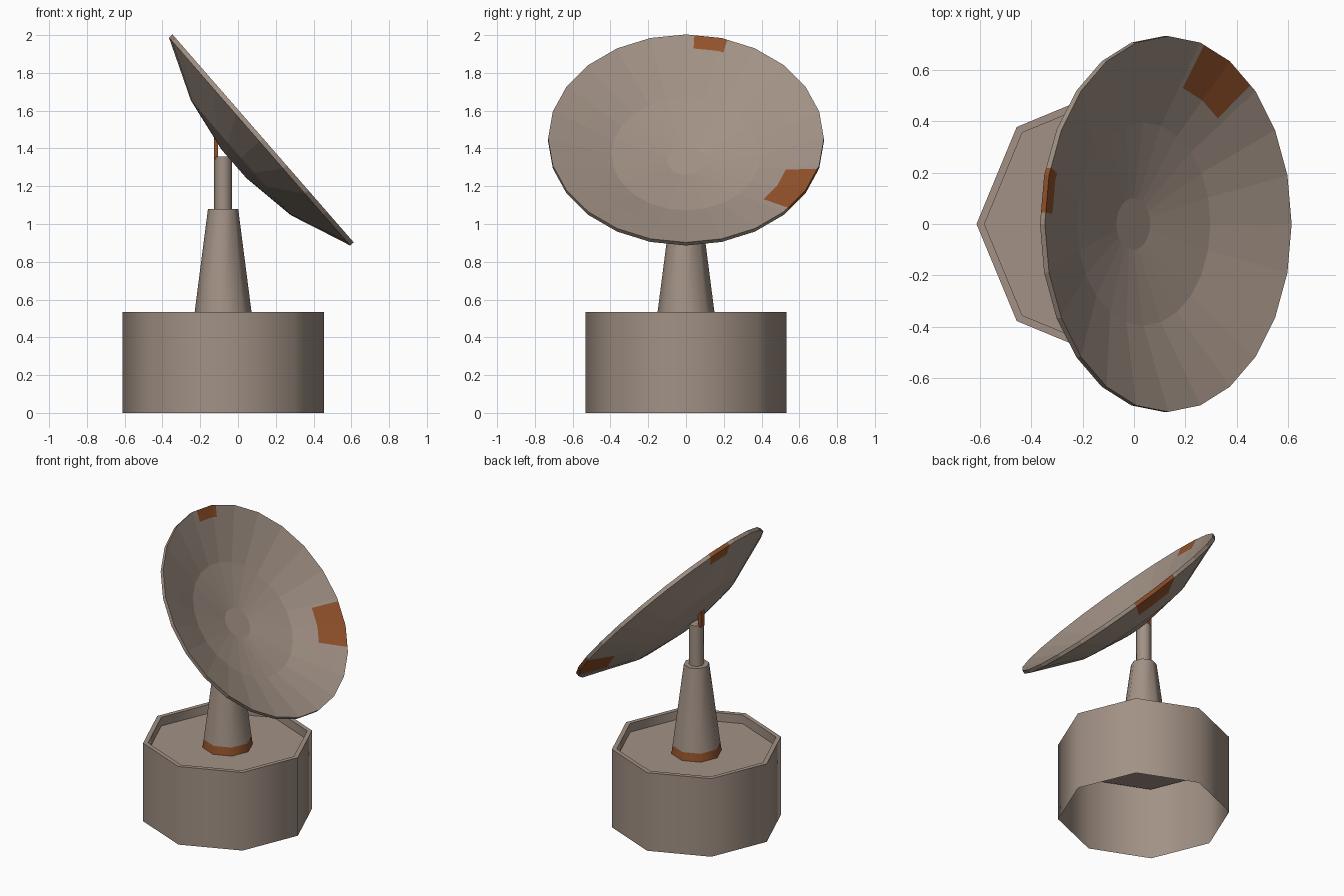
import bpy, bmesh, math
from mathutils import Matrix, Vector

if "Cube" in bpy.data.objects:
    bpy.data.objects.remove(bpy.data.objects["Cube"])


def material(name, rgb):
    m = bpy.data.materials.new(name)
    m.diffuse_color = (*rgb, 1)
    m.use_nodes = True
    m.node_tree.nodes["Principled BSDF"].inputs["Base Color"].default_value = m.diffuse_color
    return m


METAL = material("warm_grey_metal", (0.36, 0.285, 0.235))
RUST = material("rust_orange", (0.29, 0.085, 0.024))


def lathe(name, profile, angles, matrix, sides, cap_start=False, cap_end=False,
          rust=None, smooth=None):
    """Sweep (radius, height) points around local z as a regular polygon.
    Extra angles lie on the polygon's flats, so they only cut its faces."""
    step = 2 * math.pi / sides
    bm = bmesh.new()
    rings = []
    for r, z in profile:
        ring = []
        for deg in angles:
            a = math.radians(deg)
            off = (a + 1e-7) % step - step / 2
            k = r * math.cos(step / 2) / math.cos(off)
            ring.append(bm.verts.new((k * math.cos(a), k * math.sin(a), z)))
        rings.append(ring)
    n = len(angles)
    for j in range(len(rings) - 1):
        lo, hi = rings[j], rings[j + 1]
        for i in range(n):
            k = (i + 1) % n
            f = bm.faces.new((lo[i], lo[k], hi[k], hi[i]))
            a0, a1 = angles[i], angles[k] if k else 360
            if rust and rust((a0 + a1) / 2, (profile[j][0] + profile[j + 1][0]) / 2,
                             (profile[j][1] + profile[j + 1][1]) / 2):
                f.material_index = 1
    if cap_start:
        bm.faces.new(rings[0][::-1])
    if cap_end:
        bm.faces.new(rings[-1])
    me = bpy.data.meshes.new(name)
    bm.to_mesh(me)
    bm.free()
    me.materials.append(METAL)
    me.materials.append(RUST)
    ob = bpy.data.objects.new(name, me)
    bpy.context.collection.objects.link(ob)
    ob.matrix_world = matrix
    if smooth:
        bpy.ops.object.select_all(action='DESELECT')
        ob.select_set(True)
        bpy.context.view_layer.objects.active = ob
        bpy.ops.object.shade_smooth_by_angle(angle=math.radians(smooth))
    return ob


OCT = [45 * i for i in range(8)]
stand = Matrix.Translation((-0.079, 0, 0))

# Octagonal base: open underneath, recessed floor inside a thin rim
lathe("base_drum", [(0.533, 0), (0.533, 0.535), (0.502, 0.535), (0.502, 0.475)],
      OCT, stand, 8, cap_end=True, smooth=60)

# Tapered pedestal with a rusted foot
lathe("pedestal", [(0.158, 0.475), (0.151, 0.53), (0.08, 1.08)], OCT, stand, 8,
      cap_end=True, rust=lambda a, r, z: z < 0.53, smooth=60)

# Thin mast
lathe("mast", [(0.047, 1.07), (0.047, 1.357)], OCT, stand, 8, cap_end=True, smooth=60)

# Small rusted bracket joining the mast to the dish
bm = bmesh.new()
bmesh.ops.create_cube(bm, size=1, matrix=Matrix.Translation((-0.116, 0, 1.4))
                      @ Matrix.Diagonal((0.02, 0.04, 0.11, 1)))
me = bpy.data.meshes.new("bracket")
bm.to_mesh(me)
bm.free()
me.materials.append(RUST)
bpy.context.collection.objects.link(bpy.data.objects.new("bracket", me))

# Tilted 24-sided dish; extra cuts outline the rust patches
axis = Vector((0.754, 0, 0.657)).normalized()
down = Vector((axis.z, 0, -axis.x))
side = axis.cross(down)
tilt = Matrix((down, side, axis)).transposed().to_4x4()
tilt.translation = (0.133, 0, 1.453)
dish_angles = sorted([15 * i for i in range(24)] + [48, 73, 162.5, 176.5])


def dish_rust(a, r, z):
    return (48 < a < 73 and r > 0.555) or (162.5 < a < 176.5 and r > 0.66)


back = [(0.1, -0.205), (0.404, -0.156), (0.555, -0.095), (0.66, -0.053), (0.73, -0.025)]
front = [(0.73, 0), (0.66, -0.0265), (0.555, -0.066), (0.395, -0.127), (0.1, -0.18)]
lathe("dish", back + front, dish_angles, tilt, 24, cap_start=True, cap_end=True,
      rust=dish_rust)
